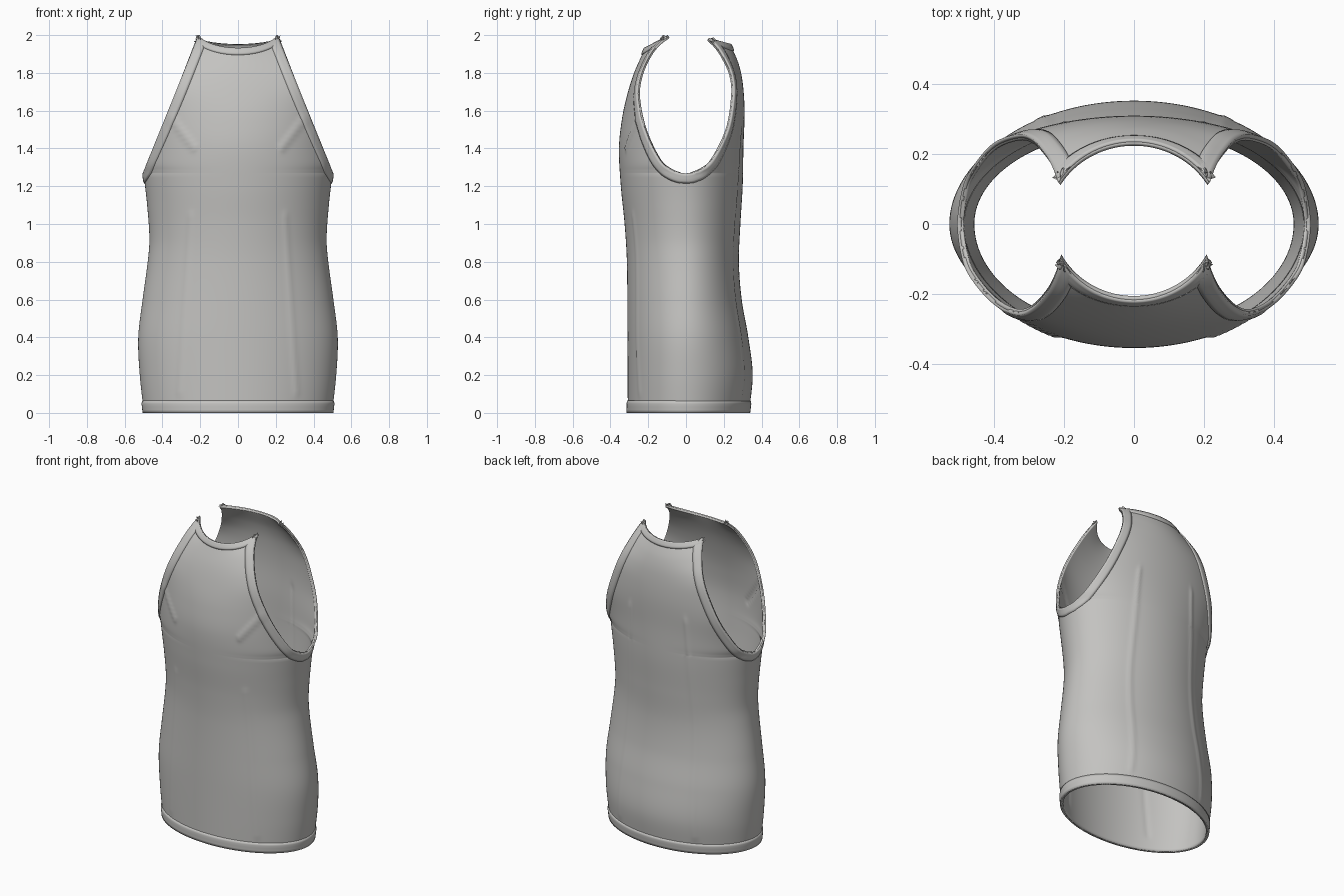
import bpy
import math
from mathutils import Vector
from mathutils.bvhtree import BVHTree

if "Cube" in bpy.data.objects:
    bpy.data.objects.remove(bpy.data.objects["Cube"])

fabric = bpy.data.materials.new("grey_fabric")
fabric.use_nodes = True
fabric.diffuse_color = (0.55, 0.545, 0.53, 1)
bsdf = fabric.node_tree.nodes["Principled BSDF"]
bsdf.inputs["Base Color"].default_value = fabric.diffuse_color
bsdf.inputs["Roughness"].default_value = 0.8

COLS, LOW, HIGH = 96, 64, 64
ARM_Z = 1.265


def spline(points, s):
    """Smooth curve through evenly timed points, s from 0 to 1."""
    n = len(points) - 1
    i = min(int(s * n), n - 1)
    f = s * n - i
    a, b, c, d = (Vector(points[min(max(i + k, 0), n)]) for k in (-1, 0, 1, 2))
    return b + 0.5 * f * (c - a + f * (2*a - 5*b + 4*c - d + f * (3*(b - c) + d - a)))


def curve(points, key):
    """Smooth value looked up by its first coordinate."""
    i = 0
    while i < len(points) - 2 and key > points[i + 1][0]:
        i += 1
    p = [points[min(max(i + k, 0), len(points) - 1)] for k in (-1, 0, 1, 2)]
    h = p[2][0] - p[1][0]
    f = min(max((key - p[1][0]) / h, 0), 1)
    m1 = (p[2][1] - p[0][1]) / (p[2][0] - p[0][0]) * h
    m2 = (p[3][1] - p[1][1]) / (p[3][0] - p[1][0]) * h
    return ((2*f**3 - 3*f*f + 1) * p[1][1] + (f**3 - 2*f*f + f) * m1
            + (3*f*f - 2*f**3) * p[2][1] + (f**3 - f*f) * m2)


# Body half width, front and back depth by height
WIDTH = [(0, .498), (.2, .52), (.4, .528), (.6, .505), (.8, .478), (.92, .469),
         (1.1, .481), (ARM_Z, .5)]
FRONT = [(0, .308), (.4, .31), (.8, .313), (1, .325), (1.2, .345), (1.4, .355),
         (1.55, .34), (1.67, .315), (1.8, .275), (1.93, .217)]
BACK = [(0, .333), (.2, .353), (.4, .33), (.6, .295), (.8, .28), (1, .288),
        (1.2, .3), (1.4, .304), (1.6, .31), (1.75, .3), (1.85, .278), (1.95, .235)]
# Armhole edges, depth and height, from underarm to neck point
ARM_FRONT = [(0, ARM_Z), (.07, 1.285), (.138, 1.34), (.217, 1.5), (.254, 1.67),
             (.24, 1.79), (.19, 1.9), (.14, 1.96), (.093, 1.995)]
ARM_BACK = [(0, ARM_Z), (.07, 1.285), (.138, 1.34), (.22, 1.5), (.25, 1.68),
            (.24, 1.79), (.2, 1.88), (.16, 1.94), (.118, 1.98)]
SIDES = {-1: (FRONT, ARM_FRONT), 1: (BACK, ARM_BACK)}


def crease(x, z, a, b, size):
    """Height of a soft ridge along a segment in the front plane."""
    a, b, p = Vector(a), Vector(b), Vector((x, z))
    f = min(max((p - a).dot(b - a) / (b - a).length_squared, 0), 1)
    return size * math.exp(-((p - a.lerp(b, f)).length / 0.014) ** 2)


def surface(side, row, u):
    """Point on the front (-1) or back (1) panel."""
    depth, arm = SIDES[side]
    if row <= LOW:
        z = ARM_Z * row / LOW
        x_edge, y_edge, y_mid = curve(WIDTH, z), 0, curve(depth, z)
    else:
        y_edge, z_edge = spline(arm, (row - LOW) / HIGH)
        f = (z_edge - ARM_Z) / (arm[-1][1] - ARM_Z)
        z_mid = ARM_Z + f * (depth[-1][0] - ARM_Z)
        x_edge = 0.5 - 0.398 * (z_edge - ARM_Z)
        y_mid = curve(depth, z_mid)
        z = z_mid + (z_edge - z_mid) * u * u
    limit = math.acos(min(y_edge / y_mid, 1))
    x = x_edge * math.sin(limit * u) / math.sin(limit)
    y = y_mid * math.cos(limit * u)
    # Bust darts in front, long shaping seams on both panels
    if abs(u) < 0.97:
        if side < 0:
            y += crease(abs(x), z, (.37, 1.58), (.23, 1.4), .008)
            y += crease(abs(x), z, (.31, .1), (.25, 1.05), .004)
        else:
            y += crease(abs(x), z, (.27, .1), (.2, 1.5), .005)
    return Vector((x, side * y, z))


def finish(name, verts, faces, thickness, mirrored=False):
    mesh = bpy.data.meshes.new(name)
    mesh.from_pydata(verts, [], faces)
    mesh.materials.append(fabric)
    ob = bpy.data.objects.new(name, mesh)
    bpy.context.collection.objects.link(ob)
    if mirrored:
        ob.modifiers.new("mirror", 'MIRROR')
    solid = ob.modifiers.new("thickness", 'SOLIDIFY')
    solid.thickness, solid.offset = thickness, -1
    bpy.ops.object.select_all(action='DESELECT')
    ob.select_set(True)
    bpy.context.view_layer.objects.active = ob
    bpy.ops.object.shade_smooth_by_angle(angle=math.radians(40))
    return ob


# Garment body: both panels share their vertices along the side seams
verts, faces, ids = [], [], {}


def vertex(side, row, col):
    shared = row <= LOW and col in (0, COLS)
    key = (0 if shared else side, row, col)
    if key not in ids:
        ids[key] = len(verts)
        verts.append(surface(side, row, 2 * col / COLS - 1))
    return ids[key]


for side in SIDES:
    for r in range(LOW + HIGH):
        for c in range(COLS):
            quad = [vertex(side, r + i, c + j) for i, j in ((0, 0), (0, 1), (1, 1), (1, 0))]
            faces.append(quad if side < 0 else quad[::-1])
finish("garment_body", verts, faces, 0.012)
tree = BVHTree.FromPolygons(verts, faces)


def band(name, path, width, closed=False, mirrored=False):
    """Raised strip laid on the cloth along an edge path."""
    n, steps = len(path), 4
    pts, quads = [], []
    for i, p in enumerate(path):
        after = path[(i + 1) % n] if closed else path[min(i + 1, n - 1)]
        before = path[i - 1] if closed else path[max(i - 1, 0)]
        normal = tree.find_nearest(p)[1]
        inward = (after - before).cross(normal).normalized()
        for k in range(steps + 1):
            spot, nrm = tree.find_nearest(p + inward * width * k / steps)[:2]
            pts.append(spot + nrm * (0.003 if k == steps else 0.007))
    for i in range(n if closed else n - 1):
        j = (i + 1) % n
        for k in range(steps):
            a, b = i * (steps + 1) + k, j * (steps + 1) + k
            quads.append((a, a + 1, b + 1, b))
    finish(name, pts, quads, 0.012, mirrored)


# Armhole bindings, neck bindings and hem
rows = range(LOW, LOW + HIGH + 1)
arm_path = [surface(-1, r, 1) for r in reversed(rows)] + [surface(1, r, 1) for r in rows[1:]]
band("armhole_binding", arm_path, 0.055, mirrored=True)
across = [2 * c / COLS - 1 for c in range(COLS + 1)]
band("front_neck_binding", [surface(-1, LOW + HIGH, u) for u in across], 0.04)
band("back_neck_binding", [surface(1, LOW + HIGH, -u) for u in across], 0.04)
hem_path = ([surface(-1, 0, -u) for u in across]
            + [surface(1, 0, u) for u in across[1:-1]])
band("bottom_hem", hem_path, 0.065, closed=True)
